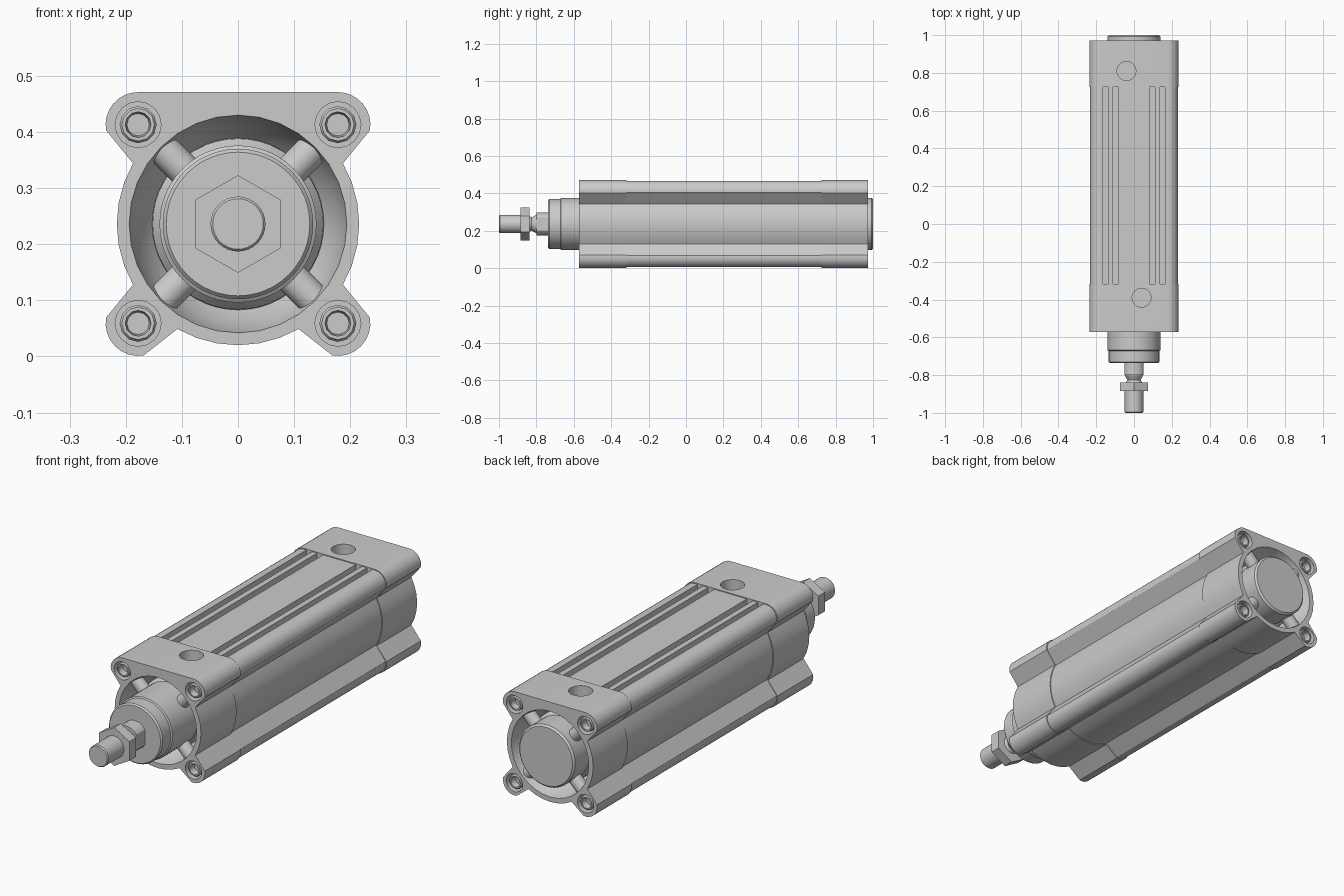
import bpy, bmesh
from math import sin, cos, radians, pi
from mathutils import Vector, Matrix

if "Cube" in bpy.data.objects:
    bpy.data.objects.remove(bpy.data.objects["Cube"])

ZC = 0.236                      # height of the cylinder axis
FRONT, REAR = -0.573, 0.972     # outer faces of the end caps
T0, T1 = -0.318, 0.725          # ends of the middle tube
BX, BZ = 0.178, (0.413, 0.059)  # bolt positions


def finish(name, bm):
    bmesh.ops.recalc_face_normals(bm, faces=bm.faces)
    me = bpy.data.meshes.new(name)
    bm.to_mesh(me)
    bm.free()
    ob = bpy.data.objects.new(name, me)
    bpy.context.collection.objects.link(ob)
    return ob


def skin(name, rings):
    """Closed solid through a list of equal-length vertex loops."""
    bm = bmesh.new()
    vs = [[bm.verts.new(p) for p in ring] for ring in rings]
    n = len(vs[0])
    for a, b in zip(vs, vs[1:]):
        for i in range(n):
            bm.faces.new((a[i], a[(i + 1) % n], b[(i + 1) % n], b[i]))
    bm.faces.new(vs[0])
    bm.faces.new(vs[-1])
    return finish(name, bm)


def lathe(name, prof, x=0, z=ZC, n=32, clamp=9):
    """Turn (radius, y) points about a y-parallel axis."""
    return skin(name, [[(x + max(-clamp, min(clamp, r * sin(2 * pi * i / n))), y,
                         z + r * cos(2 * pi * i / n)) for i in range(n)] for r, y in prof])


def rod_between(name, a, b, r, n=24):
    a, b = Vector(a), Vector(b)
    d = b - a
    bm = bmesh.new()
    m = Matrix.Translation((a + b) / 2) @ d.to_track_quat('Z', 'Y').to_matrix().to_4x4()
    bmesh.ops.create_cone(bm, cap_ends=True, segments=n, radius1=r, radius2=r,
                          depth=d.length, matrix=m)
    return finish(name, bm)


def arc(cx, cz, r, a0, a1, n):
    return [(cx + r * cos(radians(a0 + (a1 - a0) * i / n)),
             cz + r * sin(radians(a0 + (a1 - a0) * i / n))) for i in range(n + 1)]


def section(inset=0.0, slots=()):
    """Round barrel with four bolt ears and a flat top."""
    ear, rad = 0.058 - inset, 0.216 - inset
    top = BZ[0] + ear
    pts = []
    for a, b in slots:
        pts += [(a, top), (a, top - 0.03), (b, top - 0.03), (b, top)]
    pts += arc(BX, BZ[0], ear, 90, -10, 8)
    pts += arc(0, ZC, rad, 30, -30, 6)
    pts += arc(BX, BZ[1], ear, 10, -100, 8)
    pts += arc(0, ZC, rad, -60, -90, 3)
    return pts + [(-x, z) for x, z in reversed(pts[:-1])]


def extrude(name, sec, y0, y1):
    return skin(name, [[(x, y, z) for x, z in sec] for y in (y0, y1)])


def cut(ob, cutter):
    cutter.hide_render = True
    mod = ob.modifiers.new("cut", 'BOOLEAN')
    mod.operation, mod.solver, mod.object = 'DIFFERENCE', 'EXACT', cutter
    bpy.context.view_layer.objects.active = ob
    bpy.ops.object.modifier_apply(modifier=mod.name)
    bpy.data.objects.remove(cutter)


# middle tube with sensor slots
extrude("tube", section(0.004, ((0.082, 0.112), (0.137, 0.165))), T0, T1)

# end caps with recess, ports, ribs and bolts
for side, face, inner, s, port in (("front", FRONT, T0, 1, (0.04, -0.39)),
                                   ("rear", REAR, T1, -1, (-0.04, 0.81))):
    cap = extrude(side + "_cap", section(), face, inner)
    cut(cap, lathe("recess_cutter", [(0.198, face - s * 0.02), (0.194, face),
                                     (0.177, face + s * 0.08), (0.15, face + s * 0.115)]))
    cut(cap, rod_between("port_cutter", (*port, 0.40), (*port, 0.6), 0.05, 32))
    for sx in (-1, 1):
        for row, z in zip(("upper", "lower"), BZ):
            tag = f"{side}_{row}_{'right' if sx > 0 else 'left'}"
            cut(cap, lathe("hole_cutter", [(0.041, face - s * 0.02), (0.041, face + s * 0.05)],
                           sx * BX, z, 16))
            lathe(tag + "_bolt", [(0.033, face + s * 0.06), (0.033, face + s * 0.012),
                                  (0.029, face + s * 0.006), (0.023, face + s * 0.006),
                                  (0.02, face + s * 0.035)], sx * BX, z, 12)
            sz = 1 if row == "upper" else -1
            k = 0.7071
            y = face + s * 0.04
            rod_between(tag + "_rib", (sx * 0.12 * k, y, ZC + sz * 0.12 * k),
                        (sx * 0.2 * k, y, ZC + sz * 0.2 * k), 0.029)

# front collar and rear spigot
lathe("front_collar", [(0.155, -0.44), (0.152, -0.475), (0.14, -0.49), (0.14, -0.668),
                       (0.134, -0.672), (0.134, -0.73), (0.128, -0.737)], n=48)
lathe("rear_spigot", [(0.155, 0.84), (0.152, 0.875), (0.14, 0.89), (0.14, 0.992),
                      (0.132, 1.0)], n=48)

# piston rod: wrench flats, neck and threaded tip
lathe("piston_rod", [(0.062, -0.70), (0.062, -0.80)], clamp=0.05)
lathe("rod_neck", [(0.048, -0.79), (0.048, -0.803), (0.035, -0.825), (0.048, -0.85)])
lathe("threaded_tip", [(0.049, -0.845), (0.049, -0.995), (0.045, -1.0)])
lathe("lock_nut", [(0.087, -0.838), (0.087, -0.885)], n=6)

# shading
bpy.ops.object.select_all(action='SELECT')
bpy.context.view_layer.objects.active = bpy.data.objects["tube"]
bpy.ops.object.shade_smooth_by_angle(angle=radians(30))
